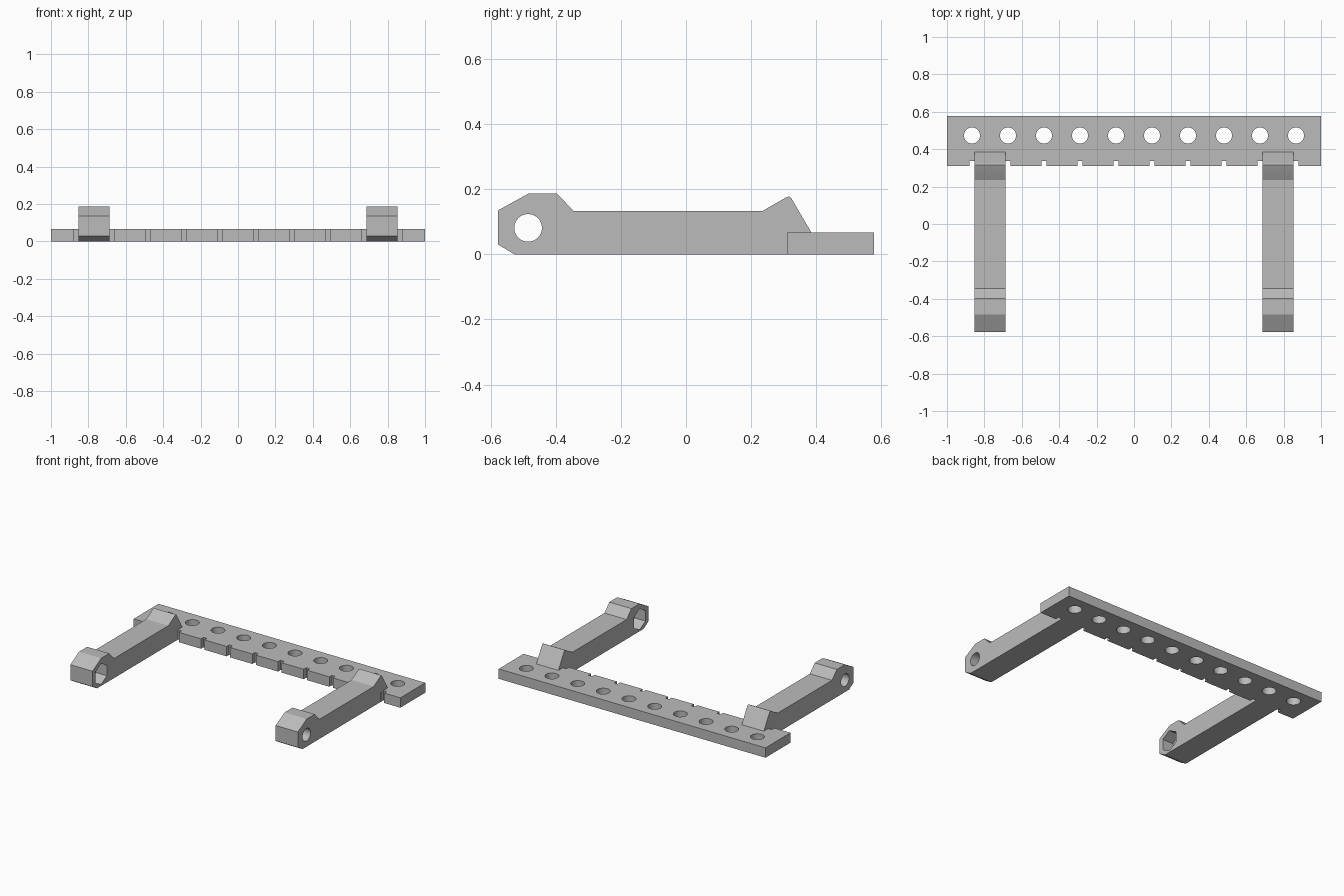
import bpy
import bmesh
from math import pi, radians
from mathutils import Matrix

cube = bpy.data.objects.get("Cube")
if cube:
    bpy.data.objects.remove(cube, do_unlink=True)

grey = bpy.data.materials.new("plain grey")
grey.use_nodes = True
COLOUR = (0.5, 0.5, 0.5, 1)
grey.diffuse_color = COLOUR
grey.node_tree.nodes["Principled BSDF"].inputs["Base Color"].default_value = COLOUR


def finish(name, bm):
    """Turn a bmesh into a linked object."""
    bmesh.ops.recalc_face_normals(bm, faces=bm.faces)
    mesh = bpy.data.meshes.new(name)
    bm.to_mesh(mesh)
    bm.free()
    mesh.materials.append(grey)
    obj = bpy.data.objects.new(name, mesh)
    bpy.context.collection.objects.link(obj)
    return obj


def prism(name, points, move):
    """Extrude a closed outline of 3D points along a vector."""
    bm = bmesh.new()
    face = bm.faces.new([bm.verts.new(p) for p in points])
    new = bmesh.ops.extrude_face_region(bm, geom=[face])["geom"]
    verts = [v for v in new if isinstance(v, bmesh.types.BMVert)]
    bmesh.ops.translate(bm, verts=verts, vec=move)
    return finish(name, bm)


def add_pin(bm, sides, radius, depth, matrix):
    bmesh.ops.create_cone(bm, cap_ends=True, segments=sides, radius1=radius,
                          radius2=radius, depth=depth, matrix=matrix)


def cut(obj, bm):
    """Subtract the cutter, apply, then shade with sharp edges."""
    cutter = finish("cutter", bm)
    cutter.hide_render = True
    mod = obj.modifiers.new("holes", "BOOLEAN")
    mod.operation = "DIFFERENCE"
    mod.solver = "EXACT"
    mod.object = cutter
    bpy.ops.object.select_all(action="DESELECT")
    bpy.context.view_layer.objects.active = obj
    obj.select_set(True)
    bpy.ops.object.modifier_apply(modifier=mod.name)
    bpy.data.objects.remove(cutter, do_unlink=True)
    bpy.ops.object.shade_smooth_by_angle(angle=radians(20))


# Perforated rail: notched front edge, one hole above each notch
FRONT, BACK, THICK = 0.31, 0.577, 0.067
PITCH, HALF_NOTCH, NOTCH_DEPTH = 0.1925, 0.013, 0.027
centres = [(i - 4.5) * PITCH for i in range(10)]

outline = [(-1, FRONT, 0)]
for x in centres:
    for dx, dy in ((-1, 0), (-1, 1), (1, 1), (1, 0)):
        outline.append((x + dx * HALF_NOTCH, FRONT + dy * NOTCH_DEPTH, 0))
outline += [(1, FRONT, 0), (1, BACK, 0), (-1, BACK, 0)]
rail = prism("perforated_rail", outline, (0, 0, THICK))

holes = bmesh.new()
for x in centres:
    add_pin(holes, 48, 0.043, 0.3, Matrix.Translation((x, 0.473, THICK / 2)))
cut(rail, holes)

# Arms: side profile with a raised eye at the front and a hooked heel on the rail
ARM_X, ARM_HALF = 4 * PITCH, 0.083
profile = [(-0.577, 0.03), (-0.577, 0.135), (-0.483, 0.187), (-0.397, 0.187),
           (-0.345, 0.133), (0.235, 0.133), (0.308, 0.175), (0.316, 0.178),
           (0.323, 0.173), (0.385, THICK), (FRONT, THICK), (FRONT, 0), (-0.527, 0)]
EYE_Y, EYE_Z = -0.485, 0.081

for side, name in ((1, "left_arm"), (-1, "right_arm")):
    x = side * ARM_X
    arm = prism(name, [(x - ARM_HALF, y, z) for y, z in profile], (2 * ARM_HALF, 0, 0))
    turn = Matrix.Rotation(pi / 2, 4, "Y")

    # Round bolt hole right through
    bolt = bmesh.new()
    add_pin(bolt, 48, 0.0425, 0.4, Matrix.Translation((x, EYE_Y, EYE_Z)) @ turn)
    cut(arm, bolt)

    # Hexagonal nut recess on the inner face, corners up and down
    nut = bmesh.new()
    inner = x - side * ARM_HALF
    add_pin(nut, 6, 0.071, 0.16,
            Matrix.Translation((inner, EYE_Y, EYE_Z)) @ turn @ Matrix.Rotation(pi / 2, 4, "Z"))
    cut(arm, nut)
